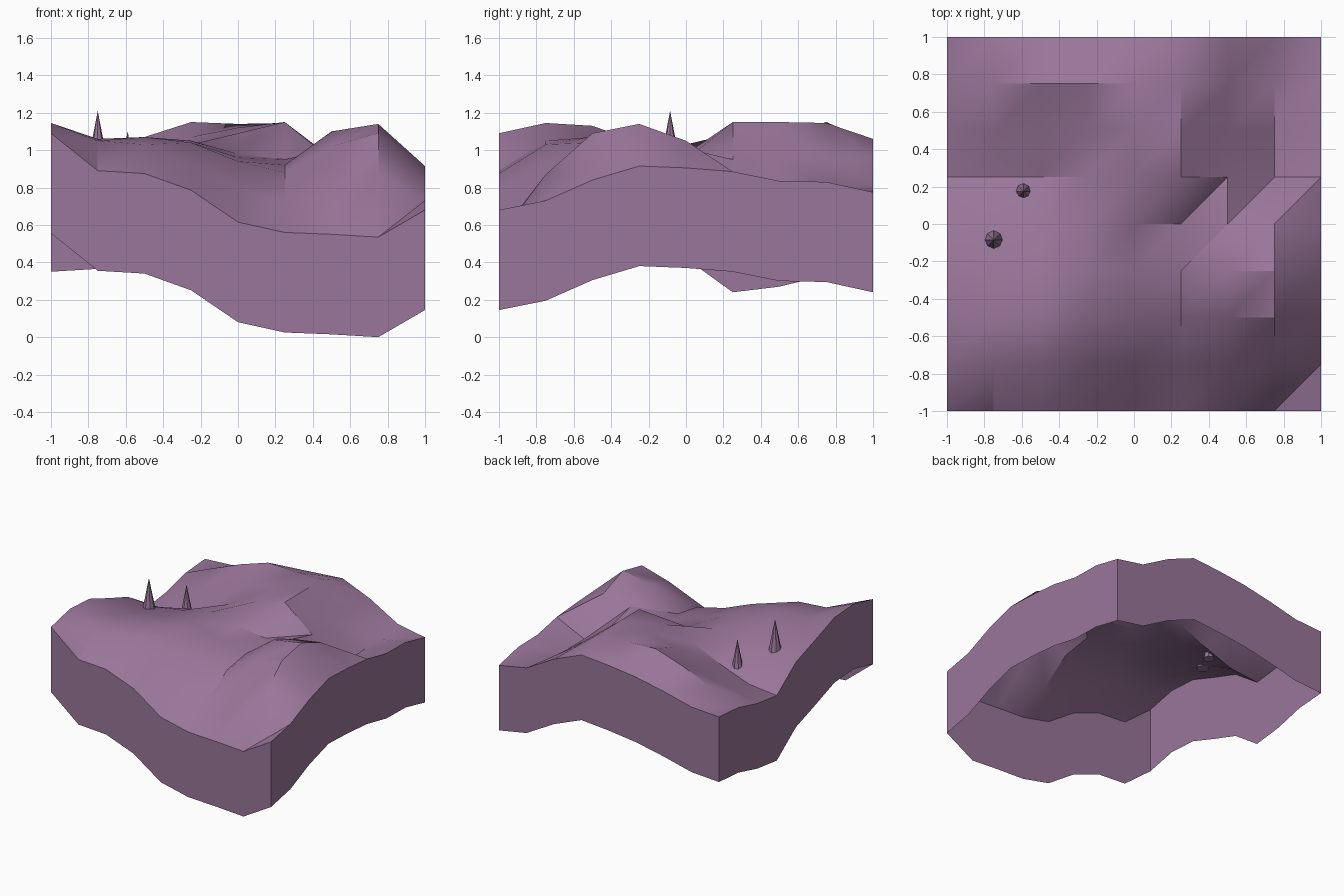
import bpy
import bmesh
from math import radians
from mathutils import Matrix

cube = bpy.data.objects.get("Cube")
if cube:
    bpy.data.objects.remove(cube, do_unlink=True)

# One dusty purple for the whole tile
material = bpy.data.materials.new("dusty_purple")
material.use_nodes = True
COLOUR = (0.32, 0.18, 0.32, 1)
material.diffuse_color = COLOUR
material.node_tree.nodes["Principled BSDF"].inputs["Base Color"].default_value = COLOUR

# Ground heights in hundredths, one row per step from front to back
HEIGHTS = [
    [109, 89, 87.5, 78.5, 61.5, 56, 55, 53.5, 68],
    [114.5, 105, 103, 93, 80, 71, 76, 87, 73],
    [113, 106, 107, 104, 94, 88, 102, 109, 84],
    [104, 100, 103, 105, 96, 92, 110, 114, 91.5],
    [95.5, 94, 98, 103, 98, 95, 101, 105, 90.5],
    [77.5, 80, 89, 100, 109, 115, 95, 77, 88.5],
    [80.5, 87, 97, 107, 112, 115, 95, 77, 83.5],
    [86.7, 97, 107, 115, 114, 114.5, 96, 79, 83],
    [88.5, 90, 96, 101, 104, 106, 96, 82, 77.5],
]
COUNT = len(HEIGHTS)
STEP = 2 / (COUNT - 1)
SKIRT_DEPTH = 0.535


def make_object(name, bm):
    mesh = bpy.data.meshes.new(name)
    bm.to_mesh(mesh)
    bm.free()
    mesh.materials.append(material)
    obj = bpy.data.objects.new(name, mesh)
    bpy.context.collection.objects.link(obj)
    return obj


def smooth(obj):
    bpy.ops.object.select_all(action="DESELECT")
    obj.select_set(True)
    bpy.context.view_layer.objects.active = obj
    bpy.ops.object.shade_smooth_by_angle(angle=radians(30))


# Terrain sheet, each cell split along the same diagonal
bm = bmesh.new()
grid = [[bm.verts.new((-1 + i * STEP, -1 + j * STEP, height / 100))
         for i, height in enumerate(row)] for j, row in enumerate(HEIGHTS)]
for j in range(COUNT - 1):
    for i in range(COUNT - 1):
        near, far = grid[j], grid[j + 1]
        bm.faces.new((near[i], near[i + 1], far[i + 1]))
        bm.faces.new((near[i], far[i + 1], far[i]))
rim = [tuple(v.co) for v in
       grid[0][:-1] + [row[-1] for row in grid[:-1]]
       + grid[-1][:0:-1] + [row[0] for row in grid[:0:-1]]]
smooth(make_object("terrain", bm))

# Side walls of constant depth, open underneath
bm = bmesh.new()
upper = [bm.verts.new(p) for p in rim]
lower = [bm.verts.new((x, y, z - SKIRT_DEPTH)) for x, y, z in rim]
for a in range(len(rim)):
    b = (a + 1) % len(rim)
    bm.faces.new((lower[a], lower[b], upper[b], upper[a]))
make_object("side_walls", bm)


# Pointed rock spikes standing on the ground
def spike(name, x, y, base, tip, radius):
    bm = bmesh.new()
    bmesh.ops.create_cone(
        bm, cap_ends=True, segments=8, radius1=radius, radius2=0,
        depth=tip - base,
        matrix=Matrix.Translation((x, y, (base + tip) / 2)))
    make_object(name, bm)


spike("large_spike", -0.75, -0.085, 0.95, 1.21, 0.05)
spike("small_spike", -0.59, 0.175, 0.86, 1.1, 0.045)
